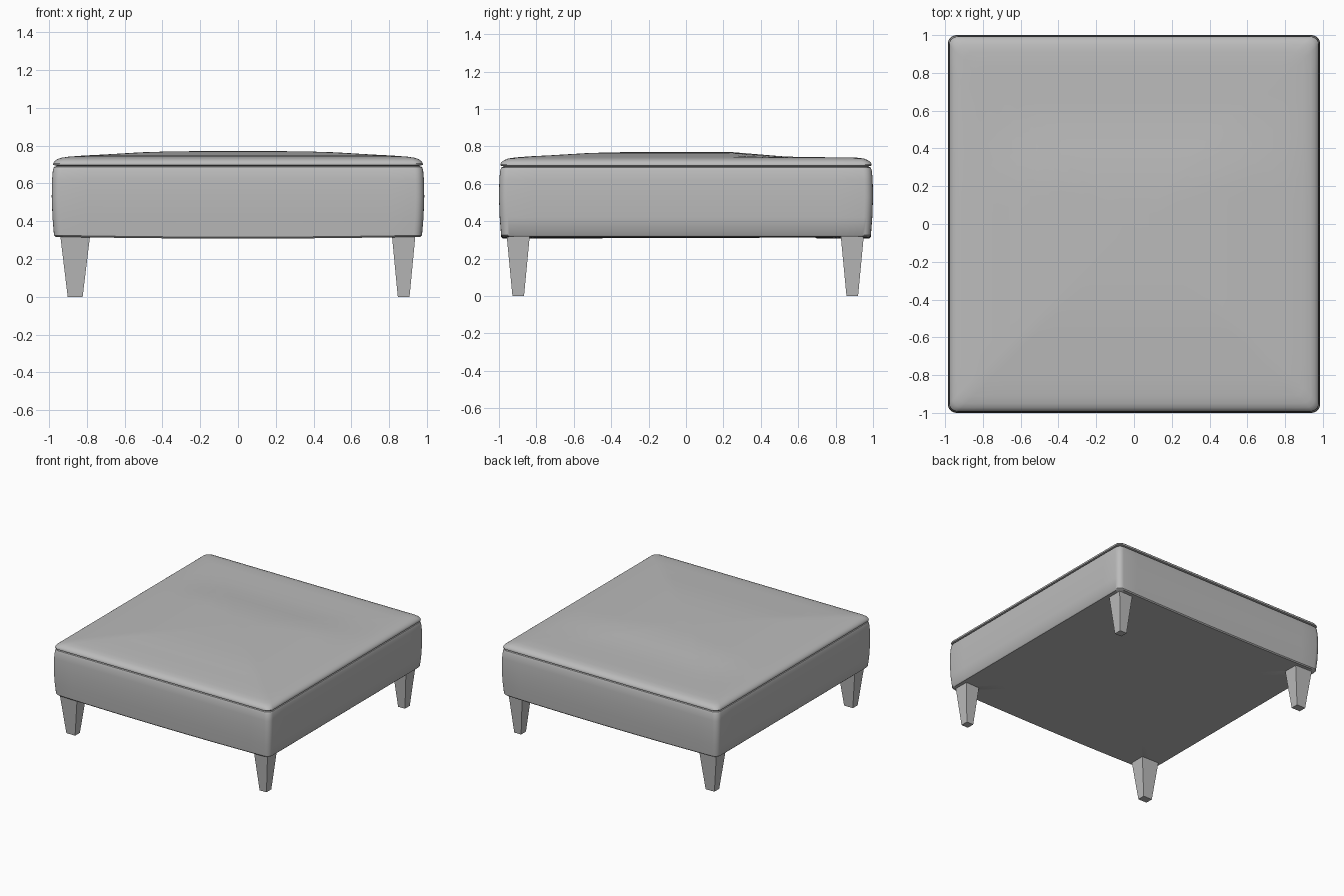
import bpy, bmesh, math

if "Cube" in bpy.data.objects:
    bpy.data.objects.remove(bpy.data.objects["Cube"])

HX, HY = 0.985, 1.0      # half width and half depth
STEPS = 14               # divisions along each side


def material(name, v):
    m = bpy.data.materials.new(name)
    m.diffuse_color = (v, v, v, 1)
    m.use_nodes = True
    m.node_tree.nodes["Principled BSDF"].inputs["Base Color"].default_value = m.diffuse_color
    return m


grey = material("grey upholstery", 0.5)


def ring(hx, hy, r):
    """Rounded rectangle outline with divided sides."""
    arcs = []
    for k, (sx, sy) in enumerate([(1, 1), (-1, 1), (-1, -1), (1, -1)]):
        arcs.append([(sx * (hx - r) + r * math.cos((k + j / 5) * math.pi / 2),
                      sy * (hy - r) + r * math.sin((k + j / 5) * math.pi / 2)) for j in range(6)])
    pts = []
    for k in range(4):
        pts += arcs[k]
        a, b = arcs[k][-1], arcs[(k + 1) % 4][0]
        pts += [(a[0] + (b[0] - a[0]) * t / STEPS, a[1] + (b[1] - a[1]) * t / STEPS)
                for t in range(1, STEPS)]
    return pts


def finish(name, bm):
    bmesh.ops.recalc_face_normals(bm, faces=bm.faces)
    me = bpy.data.meshes.new(name)
    bm.to_mesh(me)
    bm.free()
    me.materials.append(grey)
    ob = bpy.data.objects.new(name, me)
    bpy.context.collection.objects.link(ob)
    return ob


def loft(name, profile, shape):
    """Stack rounded outlines given as (inset, z), then cap both ends."""
    bm = bmesh.new()
    loops = []
    for inset, z in profile:
        pts = ring(HX - inset, HY - inset, 0.045)
        loops.append([bm.verts.new((x, y, shape(x, y, z))) for x, y in pts])
    n = len(loops[0])
    for a, b in zip(loops, loops[1:]):
        for i in range(n):
            bm.faces.new((a[i], a[(i + 1) % n], b[(i + 1) % n], b[i]))
    bm.faces.new(loops[0])
    bm.faces.new(loops[-1])
    ob = finish(name, bm)
    bpy.ops.object.select_all(action='DESELECT')
    bpy.context.view_layer.objects.active = ob
    ob.select_set(True)
    bpy.ops.object.shade_smooth_by_angle(angle=math.radians(40))
    return ob


# Base box with gently bulging sides and slightly sagging lower edge
loft("upholstered_base",
     [(0.3, 0.318), (0.02, 0.318), (0.012, 0.326), (0.004, 0.42), (0, 0.53),
      (0.002, 0.62), (0.006, 0.67), (0.012, 0.686), (0.03, 0.694), (0.1, 0.696)],
     lambda x, y, z: z - 0.01 * (1 - x * x) * (z < 0.4))


# Domed cushion, softer toward the back
def cushion_shape(x, y, z):
    t = min(max((y - 0.2) / 0.4, 0), 1)
    dip = 0.025 * t * t * (3 - 2 * t)
    return z - dip * max(0, (z - 0.74) / 0.03)


loft("seat_cushion",
     [(0.1, 0.692), (0.03, 0.692), (0.008, 0.697), (0.007, 0.704), (0.014, 0.716),
      (0.028, 0.727), (0.05, 0.735), (0.09, 0.741), (0.17, 0.747), (0.27, 0.752),
      (0.37, 0.758), (0.47, 0.764), (0.6, 0.768), (0.75, 0.770), (0.9, 0.771)],
     cushion_shape)


# Tapered square legs; the left pair is a little wider
def leg(name, cx, cy, wx):
    bm = bmesh.new()
    bmesh.ops.create_cube(bm, size=1)
    for v in bm.verts:
        top = v.co.z > 0
        s = 1 if top else 0.5
        v.co = (cx + v.co.x * wx * s, cy + v.co.y * 0.124 * s, 0.325 if top else 0)
    finish(name, bm)


for end, cy in (("front", -0.897), ("back", 0.889)):
    leg(end + "_left_leg", -0.861, cy, 0.158)
    leg(end + "_right_leg", 0.876, cy, 0.124)
